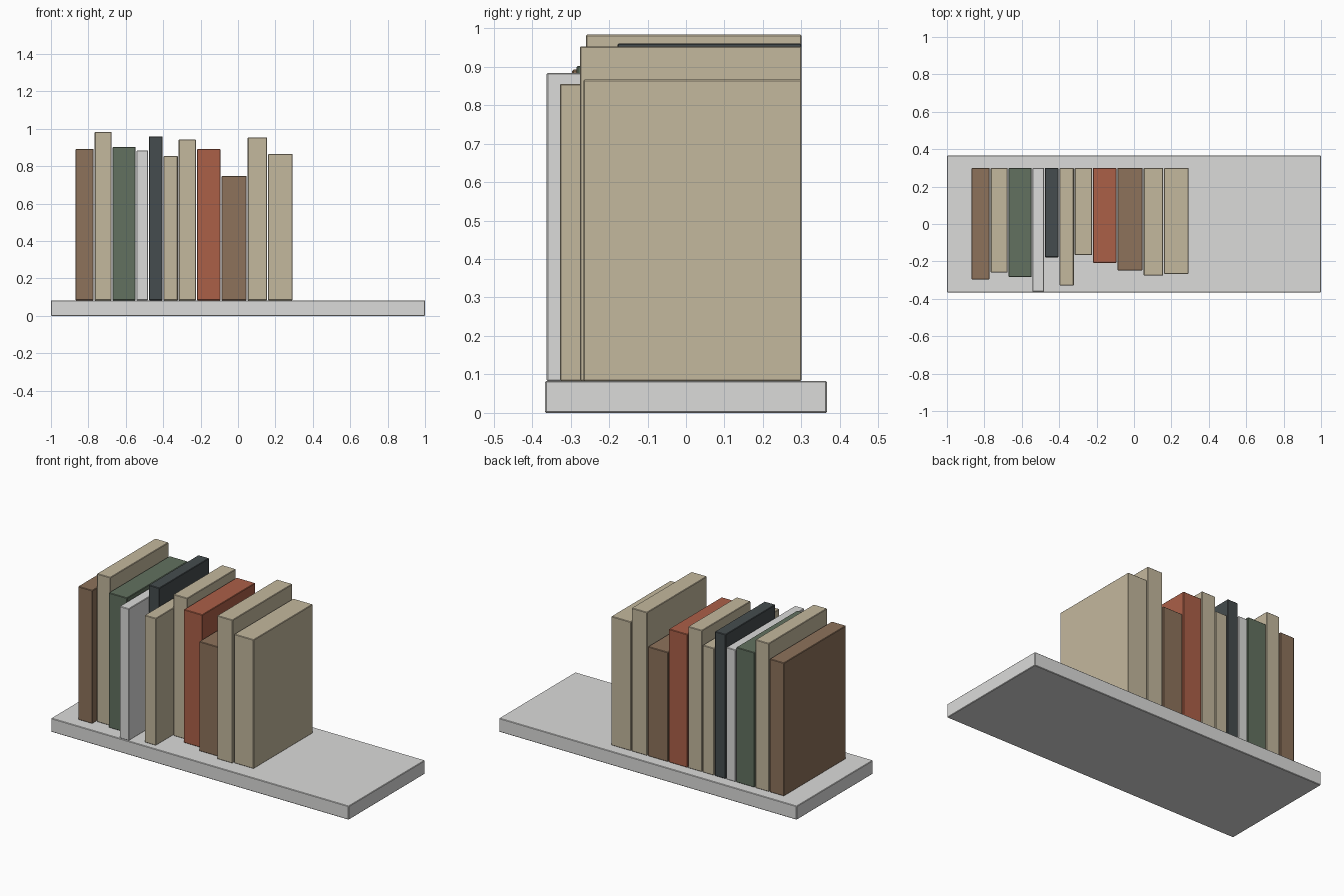
import bpy

cube = bpy.data.objects.get("Cube")
if cube:
    bpy.data.objects.remove(cube, do_unlink=True)


def material(name, r, g, b):
    mat = bpy.data.materials.new(name)
    mat.use_nodes = True
    mat.diffuse_color = (r, g, b, 1)
    mat.node_tree.nodes["Principled BSDF"].inputs["Base Color"].default_value = (r, g, b, 1)
    return mat


colours = {
    "grey": material("light_grey", 0.71, 0.71, 0.70),
    "tan": material("tan", 0.55, 0.48, 0.34),
    "brown": material("brown", 0.27, 0.17, 0.105),
    "green": material("dark_green", 0.122, 0.166, 0.116),
    "charcoal": material("charcoal", 0.06, 0.073, 0.077),
    "red": material("brick_red", 0.41, 0.116, 0.064),
}


def block(name, low, high, colour):
    """Box between two corners with finely eased edges."""
    bpy.ops.mesh.primitive_cube_add(size=1)
    obj = bpy.context.object
    obj.name = name
    obj.location = [(a + b) / 2 for a, b in zip(low, high)]
    obj.scale = [b - a for a, b in zip(low, high)]
    bpy.ops.object.transform_apply(location=False, rotation=False, scale=True)
    bevel = obj.modifiers.new("eased_edges", "BEVEL")
    bevel.width = 0.003
    bevel.segments = 1
    obj.data.materials.append(colours[colour])
    return obj


# Shelf board
SHELF_TOP = 0.083
block("shelf", (-1, -0.366, 0), (1, 0.366, SHELF_TOP), "grey")

# Row of books: left edge, right edge, spine position, top height, colour
BACK = 0.30
books = [
    (-0.868, -0.772, -0.296, 0.892, "brown"),
    (-0.766, -0.676, -0.260, 0.983, "tan"),
    (-0.670, -0.547, -0.284, 0.902, "green"),
    (-0.542, -0.480, -0.362, 0.884, "grey"),
    (-0.476, -0.404, -0.178, 0.960, "charcoal"),
    (-0.398, -0.322, -0.328, 0.855, "tan"),
    (-0.317, -0.224, -0.167, 0.942, "tan"),
    (-0.219, -0.094, -0.208, 0.892, "red"),
    (-0.088, 0.046, -0.248, 0.748, "brown"),
    (0.052, 0.156, -0.276, 0.953, "tan"),
    (0.161, 0.292, -0.267, 0.866, "tan"),
]
for i, (x0, x1, spine, top, colour) in enumerate(books, 1):
    block(f"book_{i}_{colour}", (x0, spine, SHELF_TOP), (x1, BACK, top), colour)
